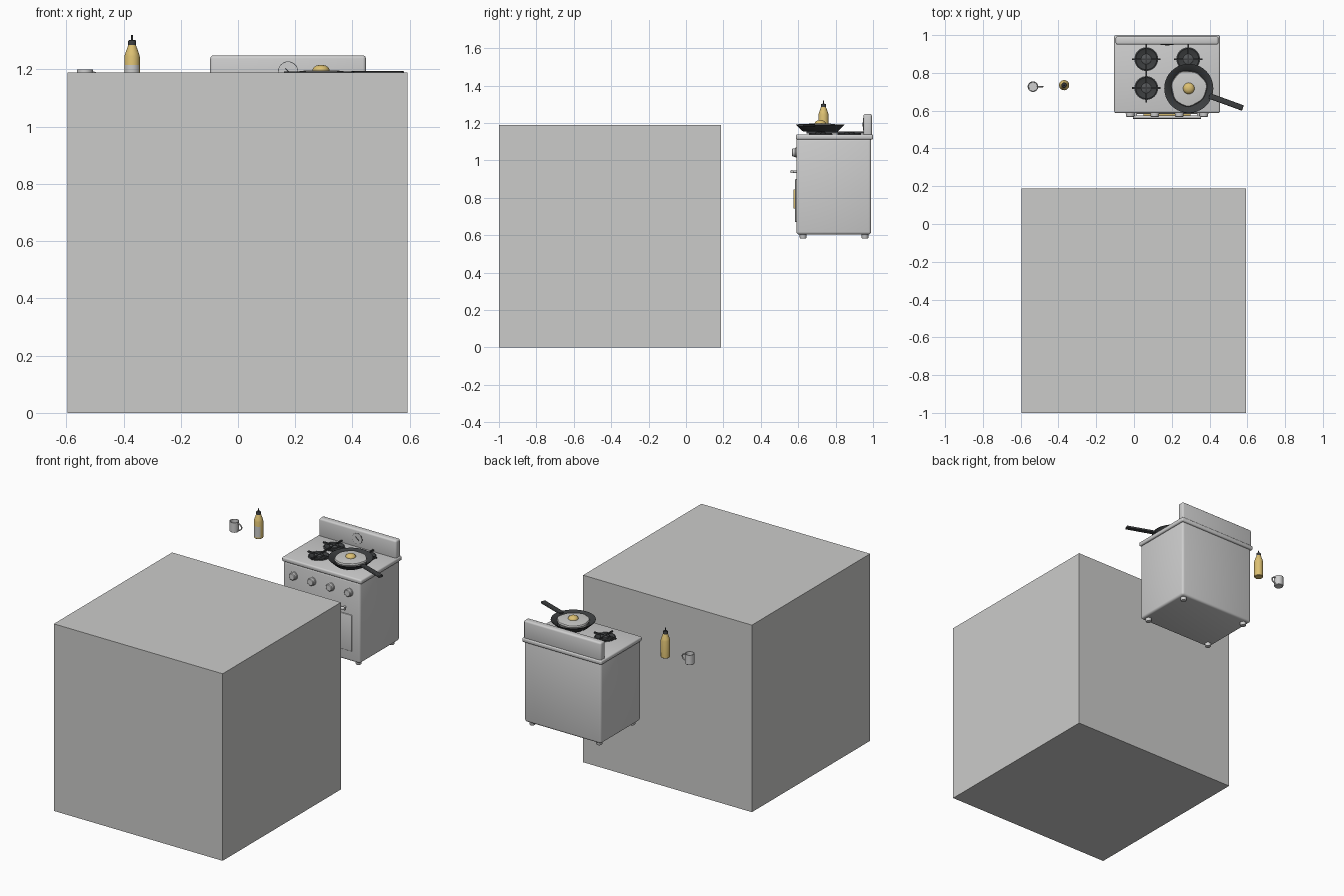
import bpy, bmesh, math
from mathutils import Vector

cube = bpy.data.objects.get("Cube")
if cube:
    bpy.data.objects.remove(cube, do_unlink=True)


def material(name, r, g, b):
    m = bpy.data.materials.new(name)
    m.use_nodes = True
    m.diffuse_color = (r, g, b, 1)
    m.node_tree.nodes["Principled BSDF"].inputs["Base Color"].default_value = (r, g, b, 1)
    return m


GREY = material("light grey", 0.6, 0.6, 0.59)
ENAMEL = material("enamel grey", 0.62, 0.62, 0.62)
IRON = material("dark iron", 0.045, 0.048, 0.05)
BURNER = material("burner steel", 0.09, 0.095, 0.1)
GOLD = material("warm gold", 0.72, 0.53, 0.17)


def finish(bm, name, mat, smooth=True):
    bmesh.ops.recalc_face_normals(bm, faces=bm.faces)
    me = bpy.data.meshes.new(name)
    bm.to_mesh(me)
    bm.free()
    ob = bpy.data.objects.new(name, me)
    bpy.context.collection.objects.link(ob)
    me.materials.append(mat)
    if smooth:
        bpy.ops.object.select_all(action='DESELECT')
        ob.select_set(True)
        bpy.context.view_layer.objects.active = ob
        bpy.ops.object.shade_smooth_by_angle(angle=math.radians(35))
    return ob


def box(name, x, y, z, mat, bevel=0.0):
    """Box between the given (min, max) ranges with rounded edges."""
    bm = bmesh.new()
    bmesh.ops.create_cube(bm, size=1)
    for v in bm.verts:
        for i, (lo, hi) in enumerate((x, y, z)):
            v.co[i] = (lo + hi) / 2 + v.co[i] * (hi - lo)
    if bevel:
        bmesh.ops.bevel(bm, geom=bm.edges[:], offset=bevel, segments=3,
                        profile=0.5, affect='EDGES')
    return finish(bm, name, mat, bevel > 0)


def lathe(name, profile, at, mat, axis='Z', sides=32, wobble=None):
    """Revolve (radius, height) points; axis 'Y' points towards the front."""
    bm = bmesh.new()
    rings = []
    for r, h in profile:
        ring = []
        for k in range(sides):
            a = 2 * math.pi * k / sides
            s = r * (wobble(a) if wobble else 1)
            p = Vector((s * math.cos(a), s * math.sin(a), h))
            if axis == 'Y':
                p = Vector((p.x, -p.z, p.y))
            ring.append(bm.verts.new(p + Vector(at)))
        rings.append(ring)
    for low, high in zip(rings, rings[1:]):
        for k in range(sides):
            n = (k + 1) % sides
            bm.faces.new((low[k], low[n], high[n], high[k]))
    bm.faces.new(rings[0])
    bm.faces.new(rings[-1])
    return finish(bm, name, mat)


def tube(name, points, radius, mat):
    cu = bpy.data.curves.new(name, 'CURVE')
    cu.dimensions = '3D'
    cu.bevel_depth = radius
    cu.bevel_resolution = 3
    cu.use_fill_caps = True
    sp = cu.splines.new('POLY')
    sp.points.add(len(points) - 1)
    for p, co in zip(sp.points, points):
        p.co = (*co, 1)
    ob = bpy.data.objects.new(name, cu)
    bpy.context.collection.objects.link(ob)
    cu.materials.append(mat)
    return ob


# Large counter block
box("counter_block", (-0.595, 0.592), (-1, 0.188), (0, 1.189), GREY)

# Stove body
MID = 0.175
box("stove_body", (MID - 0.27, MID + 0.27), (0.59, 0.99), (0.604, 1.118), ENAMEL, 0.014)
box("cooktop", (MID - 0.28, MID + 0.28), (0.588, 1.0), (1.111, 1.139), ENAMEL, 0.009)
box("backguard", (MID - 0.272, MID + 0.272), (0.949, 0.994), (1.13, 1.249), ENAMEL, 0.011)
for sx in (-1, 1):
    for y in (0.626, 0.957):
        lathe("foot", [(0.016, 0.583), (0.018, 0.587), (0.018, 0.615)],
              (MID + sx * 0.235, y, 0), ENAMEL, sides=20)

# Clock on the backguard
lathe("clock_face", [(0.033, 0), (0.033, 0.003)], (MID, 0.95, 1.193), ENAMEL, 'Y')
lathe("clock_rim", [(0.035, 0), (0.035, 0.002)], (MID, 0.95, 1.193), IRON, 'Y')
for dx, dz in ((-0.01, 0.01), (0.012, -0.01)):
    tube("clock_hand", [(MID, 0.946, 1.193), (MID + dx, 0.946, 1.193 + dz)], 0.0015, IRON)

# Oven door, window and handle
box("oven_door", (MID - 0.215, MID + 0.215), (0.583, 0.6), (0.67, 0.9), ENAMEL, 0.004)
box("oven_window", (MID - 0.125, MID + 0.125), (0.574, 0.59), (0.742, 0.845), GOLD, 0.003)
tube("door_handle", [(MID - 0.18, 0.566, 0.94), (MID + 0.18, 0.566, 0.94)], 0.009, ENAMEL)
for sx in (-1, 1):
    x = MID + sx * 0.165
    tube("handle_post", [(x, 0.566, 0.94), (x, 0.595, 0.94)], 0.007, ENAMEL)

# Control knobs
for k in range(4):
    lathe("knob", [(0.026, 0), (0.026, 0.006), (0.023, 0.008), (0.022, 0.022), (0.018, 0.025)],
          (MID - 0.195 + 0.13 * k, 0.592, 1.042), ENAMEL, 'Y')

# Burners with cross grates
for bx in (0.065, 0.287):
    for by in (0.72, 0.873):
        lathe("burner_bowl", [(0.063, 1.137), (0.063, 1.142), (0.056, 1.145), (0.05, 1.141)],
              (bx, by, 0), IRON)
        lathe("burner_cap", [(0.027, 1.138), (0.027, 1.148), (0.022, 1.151)], (bx, by, 0), BURNER)
        box("grate_bar", (bx - 0.076, bx + 0.076), (by - 0.004, by + 0.004), (1.145, 1.154), IRON)
        box("grate_bar", (bx - 0.004, bx + 0.004), (by - 0.076, by + 0.076), (1.145, 1.154), IRON)

# Frying pan with handle
PX, PY = 0.29, 0.718
lathe("frying_pan", [(0.088, 1.154), (0.094, 1.156), (0.13, 1.19), (0.13, 1.193),
                     (0.125, 1.192), (0.092, 1.163)], (PX, PY, 0), IRON, sides=40)
handle = box("pan_handle", (0.115, 0.305), (-0.015, 0.015), (-0.007, 0.007), IRON, 0.004)
handle.location = (PX, PY, 1.187)
handle.rotation_euler = (0, 0, math.radians(-20))

# Fried egg
lathe("egg_white", [(0.085, 1.165), (0.094, 1.184), (0.09, 1.192), (0.05, 1.197)], (PX, PY, 0), GREY,
      sides=48, wobble=lambda a: 1 + 0.03 * math.sin(3 * a + 1) + 0.02 * math.sin(7 * a))
lathe("egg_yolk", [(0.03, 1.194), (0.03, 1.199), (0.026, 1.207), (0.017, 1.213), (0.006, 1.216)],
      (PX, PY, 0), GOLD)

# Sauce bottle
BX, BY, BZ = -0.37, 0.735, 1.136
lathe("bottle_body", [(0.024, 0), (0.027, 0.003), (0.027, 0.109), (0.024, 0.12),
                      (0.013, 0.15)], (BX, BY, BZ), GOLD)
lathe("bottle_cap", [(0.014, 0.149), (0.014, 0.162), (0.012, 0.166), (0.004, 0.167),
                     (0.003, 0.184)], (BX, BY, BZ), IRON, sides=20)

# Curved label on the front of the bottle
bm = bmesh.new()
columns = []
for k in range(13):
    a = math.radians(-150 + 10 * k)
    columns.append([bm.verts.new((BX + 0.0278 * math.cos(a), BY + 0.0278 * math.sin(a), BZ + h))
                    for h in (0.012, 0.08)])
for a, b in zip(columns, columns[1:]):
    bm.faces.new((a[0], b[0], b[1], a[1]))
finish(bm, "bottle_label", GREY)

# Mug with loop handle
CX, CY, CZ = -0.535, 0.727, 1.136
lathe("mug", [(0.025, 0), (0.028, 0.003), (0.028, 0.064), (0.0235, 0.064), (0.0225, 0.006)],
      (CX, CY, CZ), ENAMEL)
loop = [math.radians(-90 + 18 * k) for k in range(11)]
tube("mug_handle", [(CX + 0.027 + 0.025 * math.cos(a), CY, CZ + 0.033 + 0.02 * math.sin(a))
                    for a in loop], 0.004, ENAMEL)
